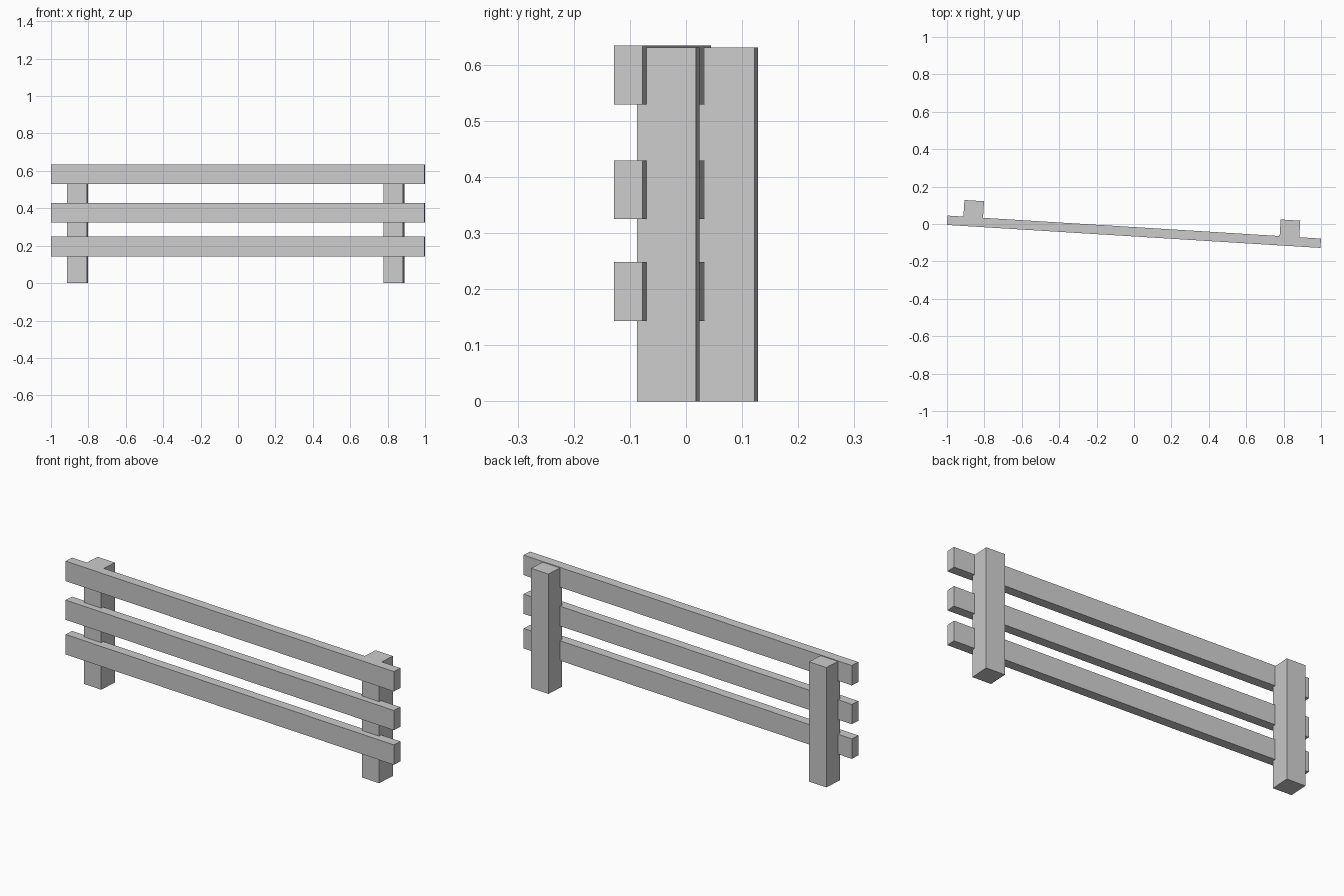
import bpy
from math import radians, sin, cos

if "Cube" in bpy.data.objects:
    bpy.data.objects.remove(bpy.data.objects["Cube"])

ANGLE = radians(-3.52)  # the whole fence is turned slightly about z


def box(name, centre, size):
    bpy.ops.mesh.primitive_cube_add(size=1, location=centre, rotation=(0, 0, ANGLE))
    ob = bpy.context.object
    ob.name = name
    ob.scale = size
    bpy.ops.object.transform_apply(location=False, rotation=False, scale=True)
    return ob


# Three horizontal rails
for name, z0, z1 in (("lower_rail", 0.143, 0.248),
                     ("middle_rail", 0.325, 0.429),
                     ("upper_rail", 0.529, 0.634)):
    box(name, (0, -0.0415, (z0 + z1) / 2), (2.0007, 0.05, z1 - z0))

# Two square posts, let slightly into the backs of the rails
for name, side in (("left_post", -1), ("right_post", 1)):
    u = side * 0.847
    box(name, (-0.012 + u * cos(ANGLE), 0.0205 + u * sin(ANGLE), 0.3155),
        (0.105, 0.105, 0.631))
